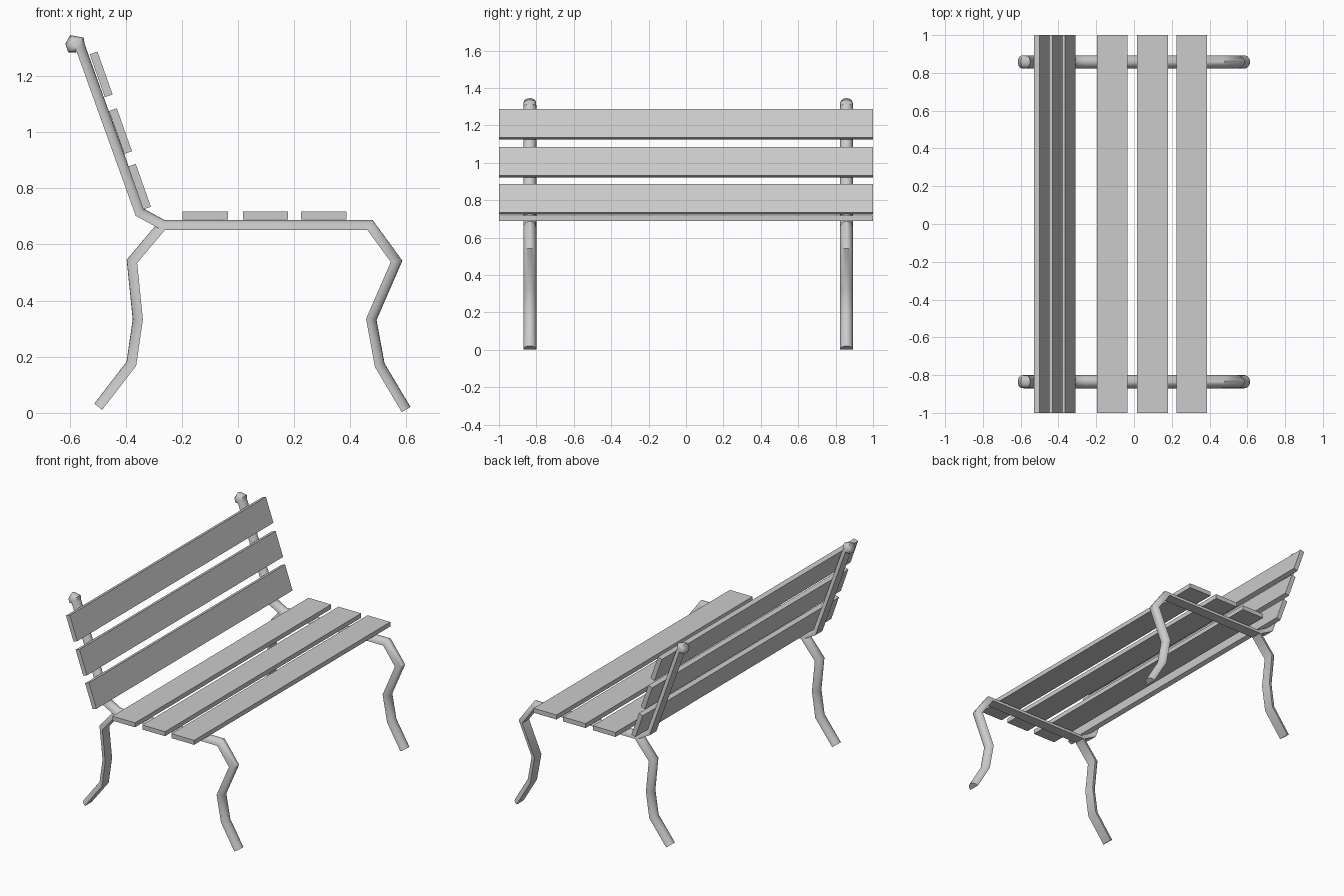
import bpy, bmesh, math
from mathutils import Vector

if "Cube" in bpy.data.objects:
    bpy.data.objects.remove(bpy.data.objects["Cube"], do_unlink=True)

grey = bpy.data.materials.new("light_grey")
grey.use_nodes = True
grey.diffuse_color = (0.6, 0.6, 0.6, 1)
grey.node_tree.nodes["Principled BSDF"].inputs["Base Color"].default_value = (0.6, 0.6, 0.6, 1)

HALF = 0.018    # half thickness of the half-round bar
WIDTH = 0.035   # half width of the bar
SEGS = 10


def finish(name, bm, smooth=False):
    bmesh.ops.recalc_face_normals(bm, faces=bm.faces)
    mesh = bpy.data.meshes.new(name)
    bm.to_mesh(mesh)
    bm.free()
    mesh.materials.append(grey)
    ob = bpy.data.objects.new(name, mesh)
    bpy.context.collection.objects.link(ob)
    if smooth:
        bpy.ops.object.select_all(action='DESELECT')
        ob.select_set(True)
        bpy.context.view_layer.objects.active = ob
        bpy.ops.object.shade_smooth_by_angle(angle=math.radians(50))
    return ob


def mitred(path):
    """Pairs of (flat side, round side) points along an x-z path."""
    pts = [Vector(p) for p in path]
    dirs = [(b - a).normalized() for a, b in zip(pts, pts[1:])]
    pairs = []
    for i, p in enumerate(pts):
        a, b = dirs[max(i - 1, 0)], dirs[min(i, len(dirs) - 1)]
        t = (a + b).normalized()
        n = Vector((t.y, -t.x)) * HALF / t.dot(a)
        pairs.append((p - n, p + n))
    return pairs


def half_round(name, pairs, y, power=1.0):
    """Sweep a half-round section through the pairs."""
    bm = bmesh.new()
    rings = []
    for flat, crown in pairs:
        ring = []
        for k in range(SEGS + 1):
            a = math.pi * k / SEGS
            p = flat.lerp(crown, max(math.sin(a), 0) ** power)
            ring.append(bm.verts.new((p.x, y + WIDTH * math.cos(a), p.y)))
        rings.append(ring)
    n = SEGS + 1
    for r, s in zip(rings, rings[1:]):
        for k in range(n):
            bm.faces.new((r[k], r[(k + 1) % n], s[(k + 1) % n], s[k]))
    bm.faces.new(rings[0])
    bm.faces.new(rings[-1])
    return finish(name, bm, True)


def slat(name, x, z, length, tilt):
    bm = bmesh.new()
    bmesh.ops.create_cube(bm, size=1)
    bmesh.ops.scale(bm, vec=(length, 2, 0.029), verts=bm.verts)
    ob = finish(name, bm)
    ob.location = (x, 0, z)
    ob.rotation_euler.y = tilt
    return ob


# Side frames: front leg, seat bar and back post in one bar, plus rear leg
main_path = [(0.599, 0.012), (0.505, 0.17), (0.475, 0.333), (0.565, 0.54),
             (0.47, 0.67), (-0.268, 0.67), (-0.35, 0.715), (-0.564, 1.31)]
rear_path = [(-0.275, 0.662), (-0.378, 0.54), (-0.357, 0.333),
             (-0.38, 0.175), (-0.498, 0.022)]
# Scrolled tip, turning about a pivot on the flat side of the post
pivot = Vector((-0.58, 1.302))
curl = [(-0.546, 1.312), (-0.55, 1.337), (-0.598, 1.346), (-0.615, 1.315), (-0.605, 1.285), (-0.576, 1.284)]
for side, y in (("right", -0.835), ("left", 0.858)):
    half_round(side + "_frame", mitred(main_path), y)
    half_round(side + "_rear_leg", mitred(rear_path), y)
    half_round(side + "_scroll_tip", [(pivot, Vector(p)) for p in curl], y, 0.6)

# Seat slats
for i, x in enumerate((-0.116, 0.098, 0.306)):
    slat(f"seat_slat_{i + 1}", x, 0.703, 0.162, 0)

# Backrest slats
lean = math.atan2(0.153, 0.054)
for i, (x, z) in enumerate(((-0.351, 0.806), (-0.4185, 1.004), (-0.4875, 1.206))):
    slat(f"back_slat_{i + 1}", x, z, 0.162, lean)
